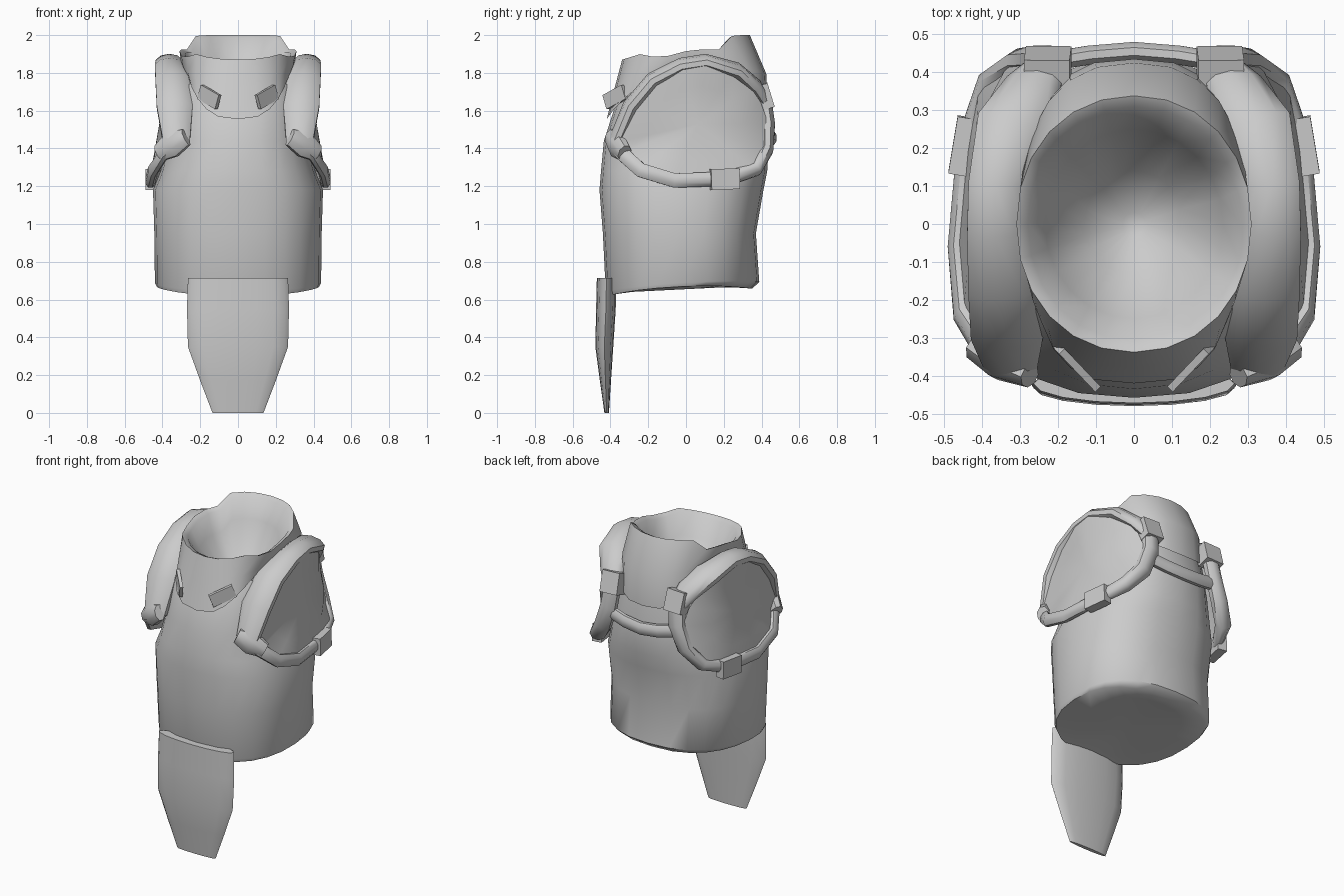
import bpy, bmesh, math
from mathutils import Vector

cube = bpy.data.objects.get("Cube")
if cube:
    bpy.data.objects.remove(cube, do_unlink=True)

grey = bpy.data.materials.new("light_grey")
grey.use_nodes = True
grey.diffuse_color = (0.6, 0.6, 0.6, 1)
grey.node_tree.nodes["Principled BSDF"].inputs["Base Color"].default_value = (0.6, 0.6, 0.6, 1)


def loft(name, rings, caps=(True, True), mirror=False, angle=50):
    """Skin a list of equally long closed point rings."""
    bm = bmesh.new()
    rows = [[bm.verts.new(p) for p in ring] for ring in rings]
    n = len(rows[0])
    for a, b in zip(rows, rows[1:]):
        for i in range(n):
            j = (i + 1) % n
            bm.faces.new((a[i], a[j], b[j], b[i]))
    for row, cap in zip((rows[0], rows[-1]), caps):
        if cap:
            mid = bm.verts.new(sum((v.co for v in row), Vector()) / n)
            for i in range(n):
                bm.faces.new((row[i], row[(i + 1) % n], mid))
    bmesh.ops.recalc_face_normals(bm, faces=bm.faces)
    mesh = bpy.data.meshes.new(name)
    bm.to_mesh(mesh)
    bm.free()
    mesh.materials.append(grey)
    obj = bpy.data.objects.new(name, mesh)
    bpy.context.collection.objects.link(obj)
    bpy.ops.object.select_all(action="DESELECT")
    obj.select_set(True)
    bpy.context.view_layer.objects.active = obj
    bpy.ops.object.shade_smooth_by_angle(angle=math.radians(angle))
    if mirror:
        obj.modifiers.new("mirror", "MIRROR").use_mirror_merge = False
    return obj


def sweep(name, path, ref, sizes, sides=8, mirror=True):
    """Sweep a flattened tube along a path; sizes are (half width along ref, half depth)."""
    pts = [Vector(p) for p in path]
    rings = []
    grow = 1 / math.cos(math.pi / sides)
    for i, p in enumerate(pts):
        t = (pts[min(i + 1, len(pts) - 1)] - pts[max(i - 1, 0)]).normalized()
        r = Vector(ref)
        side = (r - t * r.dot(t)).normalized()
        out = t.cross(side)
        w, h = sizes[i] if isinstance(sizes, list) else sizes
        angles = [(k + 0.5) * math.tau / sides for k in range(sides)]
        rings.append([p + side * w * grow * math.cos(a) + out * h * grow * math.sin(a)
                      for a in angles])
    return loft(name, rings, mirror=mirror)


def spow(v, e):
    return math.copysign(abs(v) ** e, v)


def table(v, keys):
    """Linear interpolation through descending (value, height) keys."""
    for (a, za), (b, zb) in zip(keys, keys[1:]):
        if v >= b:
            return za + (zb - za) * (a - v) / (a - b)
    return keys[-1][1]


def ring(half, front, back, height, power=2.4, n=24):
    """Rounded outline; height is a function of (front-facing cosine, y)."""
    pts = []
    for i in range(n):
        a = math.tau * i / n
        c = math.cos(a)
        y = (front + back) / 2 + (front - back) / 2 * spow(c, 2 / power)
        pts.append((half * spow(math.sin(a), 2 / power), y, height(c, y)))
    return pts


def level(z, slope=0.0, lift=0.0):
    """Height that leans with y and lifts towards the sides."""
    return lambda c, y: z + slope * y + lift * (1 - c * c)


# Torso with a softly bevelled hem that lifts at the sides
torso = [(.28, -.36, .26, .655, .05, 0), (.43, -.415, .35, .64, .05, .03),
         (.44, -.425, .388, .67, .06, .02), (.443, -.44, .37, .95, 0, 0),
         (.45, -.458, .41, 1.18, 0, 0), (.41, -.45, .43, 1.28, 0, 0),
         (.37, -.435, .44, 1.44, 0, 0), (.36, -.37, .395, 1.64, 0, 0),
         (.34, -.31, .38, 1.74, 0, 0)]
loft("torso", [ring(h, f, b, level(z, s, u)) for h, f, b, z, s, u in torso],
     caps=(True, False))

# Collar: outer skin, rim and funnel-shaped inside
base_z = [(1, 1.555), (.8, 1.635), (.3, 1.78), (-.3, 1.78), (-.8, 1.63), (-1, 1.59)]
rim_z = [(1, 1.87), (.65, 1.905), (.42, 1.875), (-.1, 1.925), (-.5, 1.925),
         (-.72, 2.0), (-1, 2.0)]


def blend(f, drop=0.0):
    return lambda c, y: table(c, base_z) * (1 - f) + table(c, rim_z) * f - drop


loft("collar", [
    ring(.27, -.42, .435, blend(0), 2.9),
    ring(.30, -.38, .425, blend(.5), 2.4),
    ring(.31, -.338, .338, blend(1), 2.1),
    ring(.28, -.305, .31, blend(1, .015), 2.1),
    ring(.235, -.25, .25, blend(1, .13), 2),
    ring(.13, -.13, .14, level(1.65), 2),
    ring(.03, -.03, .03, level(1.58), 2),
], caps=(False, True))

# Padded shoulder arches
pad = [(.325, -.37, 1.43), (.335, -.29, 1.62), (.345, -.17, 1.76), (.365, -.02, 1.835),
       (.365, .10, 1.855), (.325, .26, 1.81), (.265, .36, 1.73), (.23, .415, 1.65)]
sweep("shoulder_pad", pad, (1, 0, 0),
      [(.07, .042), (.095, .046), (.092, .046), (.075, .044), (.072, .044), (.09, .046),
       (.075, .042), (.052, .035)], sides=10)

# Straps running from the back of each pad under the arm to the front
strap = [(.225, .415, 1.67), (.24, .435, 1.53), (.29, .425, 1.39), (.37, .365, 1.29),
         (.44, .22, 1.24), (.465, -.06, 1.23), (.45, -.24, 1.285), (.39, -.34, 1.375),
         (.31, -.385, 1.44)]
sweep("underarm_strap", strap, (1, 0, 0),
      [(.05, .036)] * 3 + [(.045, .038)] + [(.026, .038)] * 5)

# Panels closing the armholes, nearly flush with the pads
centre = Vector((.425, .05, 1.53))
loop = []
for x, y, z in pad:
    q = Vector((x + .07, y, z)).lerp(centre, .05)
    q.x = x + .07
    loop.append(q)
loop += [Vector((x + .04, y, z)) for x, y, z in strap[1:4]] + [Vector(p) for p in strap[4:-1]]
inner = []
for p in loop:
    q = p.lerp(centre, .35)
    q.x = max(q.x, .40)
    inner.append(q)
loft("armhole_panel", [loop, inner], caps=(False, True), mirror=True)

# Clasps and buckles
sweep("front_clasp", [(.415, -.325, 1.375), (.35, -.365, 1.42), (.275, -.40, 1.46)],
      (0, 0, 1), [(.045, .036), (.068, .045), (.045, .03)])
sweep("back_buckle", [(.23, .39, 1.735), (.225, .428, 1.61)], (1, 0, 0), (.06, .043), sides=4)
sweep("side_buckle", [(.435, .28, 1.24), (.46, .13, 1.235)], (1, 0, 0), (.03, .055), sides=4)

# Strap across the back
sweep("back_strap", [(-.24, .425, 1.49), (-.12, .445, 1.465), (0, .455, 1.455),
                     (.12, .445, 1.465), (.24, .425, 1.49)],
      (0, 0, 1), (.038, .025), mirror=False)

# Small tabs on the collar front
sweep("collar_tab", [(.105, -.425, 1.645), (.20, -.325, 1.70)], (0, 0, 1), (.04, .01), sides=4)

# Hanging front cloth: a padded lens shape tapering down
cloth = [(.265, -.472, -.37, .715), (.27, -.476, -.372, .55), (.265, -.48, -.385, .35),
         (.20, -.456, -.397, .17), (.135, -.432, -.408, 0)]
loft("front_cloth", [ring(h, f, b, level(z), 2, 16) for h, f, b, z in cloth])
